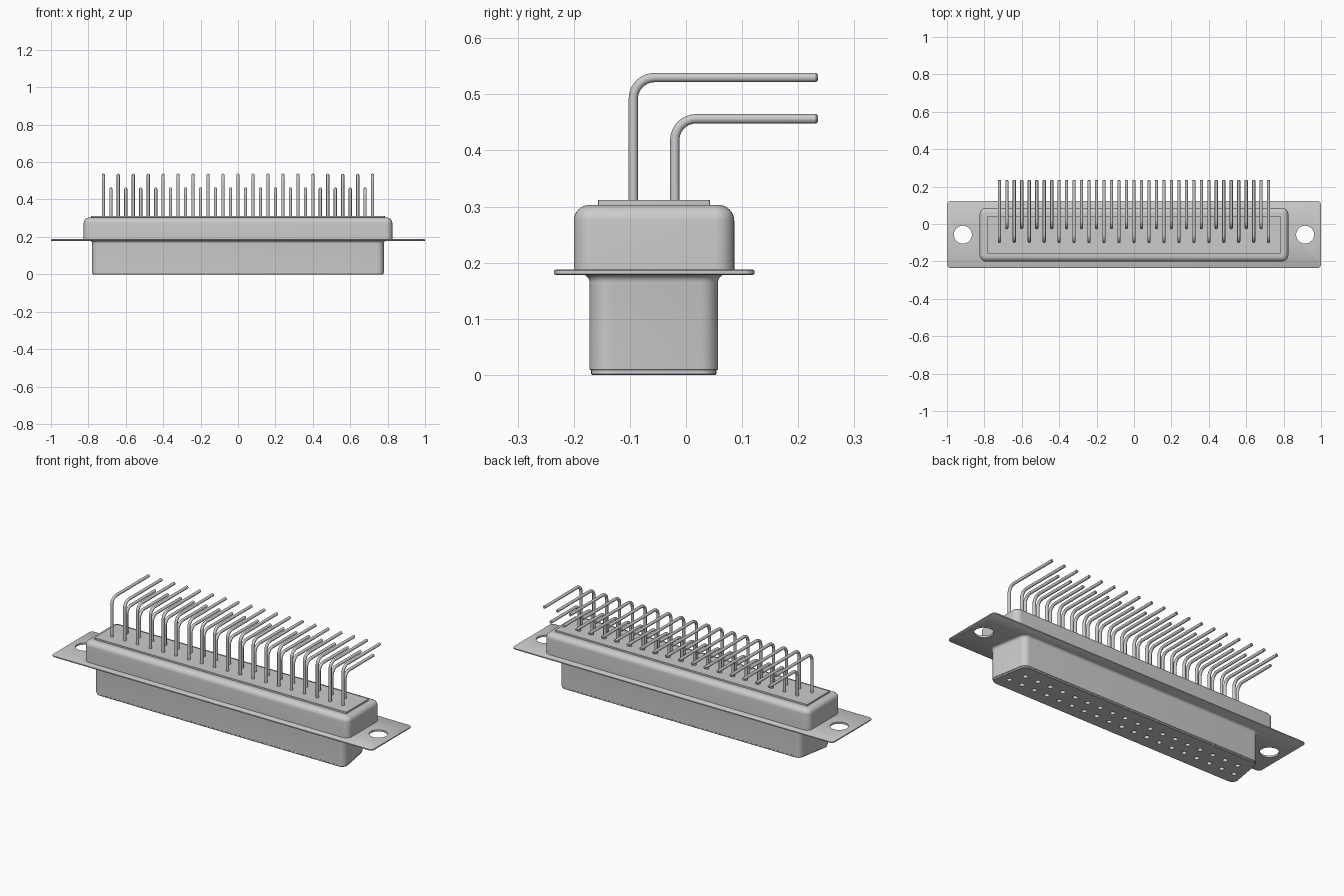
import bpy, bmesh
from math import sin, cos, tan, pi, radians

if "Cube" in bpy.data.objects:
    bpy.data.objects.remove(bpy.data.objects["Cube"])

CY = -0.057  # centre line of the connector body


def outline(hx, y0, y1, r, taper=0.0, seg=8):
    """Rounded rectangle or D outline; returns ring(offset, z)."""
    xb = hx - r
    xt = xb - (y1 - y0 - 2 * r) * tan(taper)
    corners = [(xb, y0 + r, -pi / 2, taper), (xt, y1 - r, taper, pi / 2),
               (-xt, y1 - r, pi / 2, pi - taper), (-xb, y0 + r, pi - taper, 1.5 * pi)]

    def ring(d, z):
        pts = []
        for cx, cy, a0, a1 in corners:
            for i in range(seg + 1):
                a = a0 + (a1 - a0) * i / seg
                pts.append((cx + (r + d) * cos(a), cy + (r + d) * sin(a), z))
        return pts
    return ring


def loft_mesh(name, rings):
    """Skin a closed solid through equal-length rings."""
    bm = bmesh.new()
    loops = [[bm.verts.new(p) for p in ring] for ring in rings]
    n = len(loops[0])
    for a, b in zip(loops, loops[1:]):
        for i in range(n):
            j = (i + 1) % n
            bm.faces.new((a[i], a[j], b[j], b[i]))
    bm.faces.new(loops[0][::-1])
    bm.faces.new(loops[-1])
    bmesh.ops.recalc_face_normals(bm, faces=bm.faces)
    mesh = bpy.data.meshes.new(name)
    bm.to_mesh(mesh)
    bm.free()
    return mesh


def add(name, mesh, loc=(0, 0, 0)):
    ob = bpy.data.objects.new(name, mesh)
    ob.location = loc
    bpy.context.collection.objects.link(ob)
    return ob


def smooth(ob):
    bpy.ops.object.select_all(action='DESELECT')
    ob.select_set(True)
    bpy.context.view_layer.objects.active = ob
    bpy.ops.object.shade_smooth_by_angle(angle=radians(35))


def drill(ob, centres, r, z0, z1, seg):
    """Cut round holes between z0 and z1."""
    bm = bmesh.new()
    for x, y in centres:
        res = bmesh.ops.create_cone(bm, cap_ends=True, segments=seg, radius1=r, radius2=r, depth=z1 - z0)
        bmesh.ops.translate(bm, verts=res['verts'], vec=(x, y, (z0 + z1) / 2))
    mesh = bpy.data.meshes.new("hole_cutter")
    bm.to_mesh(mesh)
    bm.free()
    cutter = add("hole_cutter", mesh)
    cutter.hide_render = True
    mod = ob.modifiers.new("holes", 'BOOLEAN')
    mod.operation, mod.solver, mod.object = 'DIFFERENCE', 'EXACT', cutter
    bpy.ops.object.select_all(action='DESELECT')
    ob.select_set(True)
    bpy.context.view_layer.objects.active = ob
    bpy.ops.object.modifier_apply(modifier=mod.name)
    bpy.data.objects.remove(cutter)


# Pin positions: 19 in the front row, 18 staggered behind
front_row = [(0.08 * (i - 9), -0.094) for i in range(19)]
back_row = [(0.08 * (i - 8.5), -0.02) for i in range(18)]

# Mounting flange with two screw holes
ring = outline(1.0, -0.235, 0.122, 0.02)
flange = add("mounting_flange", loft_mesh("mounting_flange", [
    ring(-0.003, 0.178), ring(0, 0.180), ring(0, 0.186), ring(-0.003, 0.188)]))
drill(flange, [(-0.915, CY), (0.915, CY)], 0.048, 0.1, 0.25, 40)
smooth(flange)

# Rear shell with a rounded top edge
ring = outline(0.825, -0.2, 0.086, 0.034)
R = 0.028
fillet = [ring(R * (cos(a) - 1), 0.303 - R + R * sin(a))
          for a in (pi / 2 * i / 8 for i in range(9))]
smooth(add("rear_shell", loft_mesh("rear_shell", [ring(0, 0.185)] + fillet)))

# Raised plate the pins come out of
ring = outline(0.785, -0.157, 0.043, 0.003, seg=2)
smooth(add("pin_plate", loft_mesh("pin_plate", [ring(0, 0.295), ring(0, 0.312)])))

# D-shaped front shell, flaring into the flange
ring = outline(0.78, -0.172, 0.057, 0.035, radians(10))
R = 0.014
flare = [ring(R * (1 - cos(a)), 0.179 - R + R * sin(a))
         for a in (pi / 2 * i / 8 for i in range(9))]
front_shell = add("front_shell", loft_mesh("front_shell", [
    ring(-0.001, 0.009), ring(0, 0.010)] + flare))

# Socket insert with contact holes
insert = add("socket_insert", loft_mesh("socket_insert", [
    ring(-0.005, 0), ring(-0.003, 0.002), ring(-0.003, 0.12)]))
for part in (front_shell, insert):
    drill(part, front_row + back_row, 0.013, -0.05, 0.09, 16)
    smooth(part)


# Right-angle pins
def pin_mesh(name, y, z_top, r=0.0083, bend=0.038, seg=12):
    end = 0.235 - y
    path = [(0, 0.29, 0, r)]  # (y, z, heading, radius)
    for i in range(9):
        a = pi / 2 * i / 8
        path.append((bend * (1 - cos(a)), z_top - bend + bend * sin(a), a, r))
    path += [(end - 0.003, z_top, pi / 2, r), (end, z_top, pi / 2, r - 0.003)]
    rings = []
    for py, pz, a, pr in path:
        rings.append([(pr * cos(t), py + pr * sin(t) * cos(a), pz - pr * sin(t) * sin(a))
                      for t in (2 * pi * k / seg for k in range(seg))])
    return loft_mesh(name, rings)


for name, row, z_top in (("tall_pin", front_row, 0.53), ("short_pin", back_row, 0.4565)):
    mesh = pin_mesh(name, row[0][1], z_top)
    for i, (x, y) in enumerate(row):
        pin = add(f"{name}_{i + 1}", mesh, (x, y, 0))
        if i == 0:
            smooth(pin)
